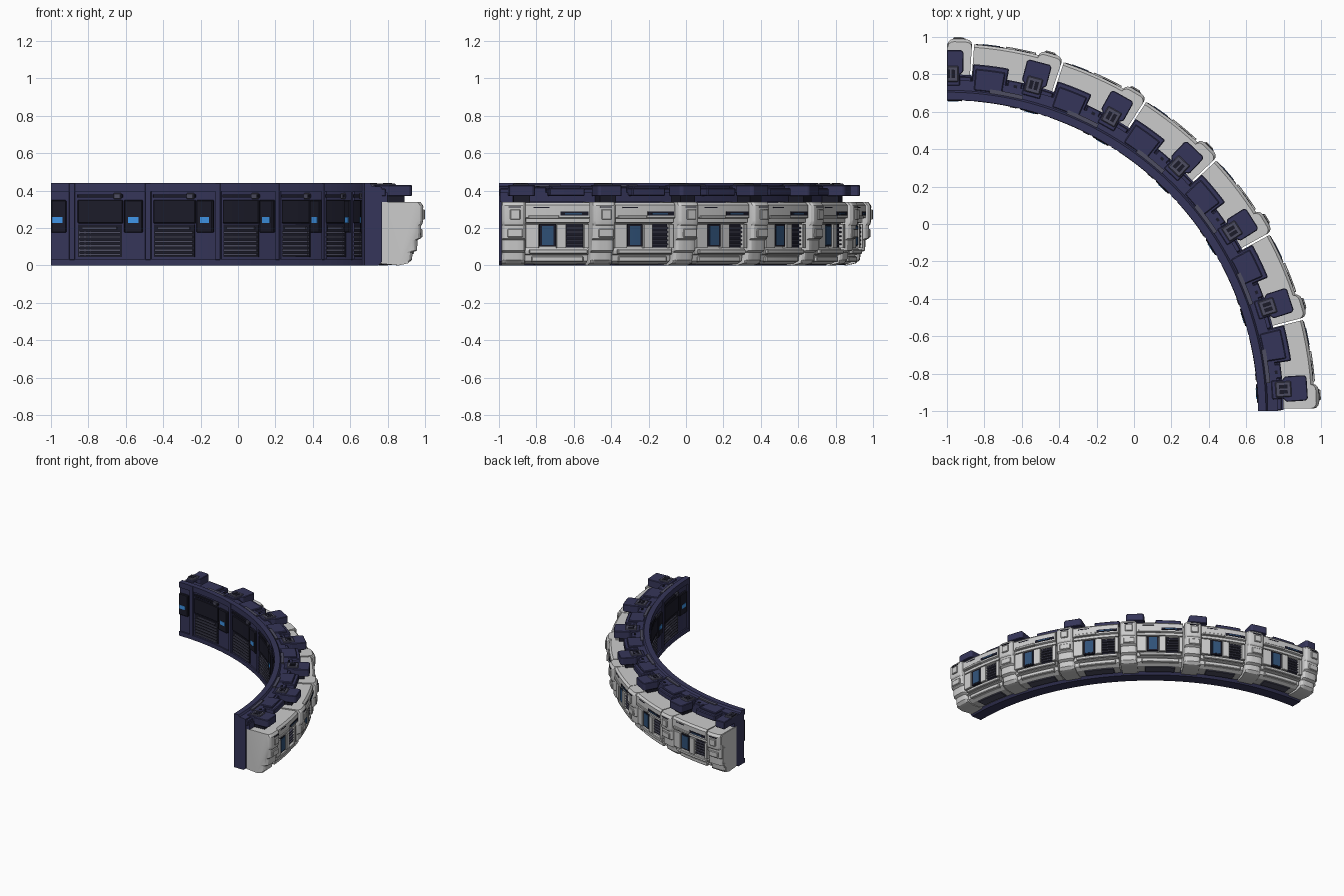
import bpy, bmesh, math
from mathutils import Vector

if "Cube" in bpy.data.objects:
    bpy.data.objects.remove(bpy.data.objects["Cube"])

PITCH, START, N = 14.28, 0.4, 7
parts = {}


def mat(name, rgb):
    m = bpy.data.materials.new(name)
    m.diffuse_color = (*rgb, 1)
    m.use_nodes = True
    m.node_tree.nodes["Principled BSDF"].inputs["Base Color"].default_value = m.diffuse_color
    return m


NAVY = mat("navy", (0.036, 0.036, 0.1))
DARK = mat("dark", (0.011, 0.011, 0.022))
SLATE = mat("slate", (0.075, 0.075, 0.12))
BLUE = mat("screen_blue", (0.05, 0.3, 0.8))
GLASS = mat("window_blue", (0.03, 0.085, 0.19))


def part(name, m, bevel):
    if name not in parts:
        parts[name] = (bmesh.new(), m, bevel)
    return parts[name][0]


def pos(r, deg, z, t=0):
    """Point at radius r, angle deg, with tangential offset t."""
    a = math.radians(deg)
    return Vector((-1 + r * math.cos(a) - t * math.sin(a),
                   -1 + r * math.sin(a) + t * math.cos(a), z))


def sweep(name, prof, a0, a1, m=None, bevel=0, rnd=0):
    """Sweep an (r, z) profile around the arc; rnd rounds the outer ends."""
    a1 = min(a1, 90)
    if a0 >= a1 - 0.05:
        return
    bm = part(name, m, bevel)
    n = max(1, math.ceil((a1 - a0) / 1.1))
    mid = sum(p[0] for p in prof) / len(prof)
    if rnd:
        e = math.degrees(rnd / 1.9)
        ends = [(0, rnd), (e * .13, rnd * .5), (e * .5, rnd * .13)]
        stations = [(a0 + d, c) for d, c in ends]
        stations += [(a0 + e + (a1 - a0 - 2 * e) * i / n, 0) for i in range(n + 1)]
        stations += [(a1 - d, c) for d, c in reversed(ends)]
    else:
        stations = [(a0 + (a1 - a0) * i / n, 0) for i in range(n + 1)]
    rings = [[bm.verts.new(pos(r - (c if r > mid else 0), a, z)) for r, z in prof]
             for a, c in stations]
    for p, q in zip(rings, rings[1:]):
        for i in range(len(prof)):
            j = (i + 1) % len(prof)
            bm.faces.new((p[i], p[j], q[j], q[i]))
    bm.faces.new(rings[0])
    bm.faces.new(rings[-1])


def box(name, r0, r1, z0, z1, a0, a1, m=None, bevel=0):
    sweep(name, [(r0, z0), (r1, z0), (r1, z1), (r0, z1)], a0, a1, m, bevel)


def plate(name, outline, z0, z1, ang, m=None, bevel=0):
    """Extrude a flat (r, tangent) outline upward."""
    bm = part(name, m, bevel)
    lo = [bm.verts.new(pos(r, ang, z0, t)) for r, t in outline]
    hi = [bm.verts.new(pos(r, ang, z1, t)) for r, t in outline]
    for i in range(len(lo)):
        j = (i + 1) % len(lo)
        bm.faces.new((lo[i], lo[j], hi[j], hi[i]))
    bm.faces.new(lo)
    bm.faces.new(hi)


def rect(r0, r1, w):
    return [(r0, -w), (r1, -w), (r1, w), (r0, w)]


# continuous navy wall, its lining rails and the top deck base
sweep("inner_wall", [(1.675, 0), (1.75, 0), (1.77, .02), (1.77, .42), (1.715, .425),
                     (1.705, .44), (1.675, .44)], 0, 90, NAVY)
box("lining_top_rail", 1.664, 1.69, .395, .44, 0, 90, NAVY)
box("lining_bottom_rail", 1.664, 1.69, 0, .035, 0, 90, NAVY)
box("deck_base", 1.74, 1.80, .34, .39, .2, 90, NAVY)

PILLAR = [(1.76, .01), (1.86, 0), (1.91, .012), (1.93, .03), (1.935, .07), (1.958, .08),
          (1.96, .135), (1.978, .145), (1.98, .213), (1.987, .222), (1.99, .24),
          (1.99, .32), (1.975, .34), (1.76, .34)]
SHELL = [(1.76, .02), (1.80, .008), (1.87, .008), (1.905, .025), (1.908, .055), (1.928, .06),
         (1.93, .08), (1.925, .09), (1.925, .225), (1.95, .23), (1.95, .25),
         (1.965, .255), (1.965, .322), (1.95, .337), (1.76, .337)]

for k in range(N):
    g = START + k * PITCH

    # outer pillar with latch and bumps
    sweep("outer_pillar", PILLAR, g, g + 3.8, rnd=.03)
    box("pillar_latch", 1.96, 1.987, .15, .195, g + .9, g + 3.3, None, .004)
    box("pillar_bump", 1.98, 2.0, .245, .30, g + 1.3, g + 2.9, None, .004)
    box("pillar_mark", 1.98, 1.993, .309, .316, g + 1.1, g + 3, DARK)

    # outer shell, lower step and middle panels around the openings
    sweep("outer_shell", SHELL, g + 3.75, g + 13.95)
    for a0, a1 in [(3.8, 5.9), (8.7, 10.2), (13.1, 13.9)]:
        box("shell_panel", 1.91, 1.953, .092, .222, g + a0, g + a1, None, .004)
    box("shell_lower_rail", 1.91, 1.948, .062, .086, g + 4.4, g + 13.7, None, .004)
    box("shell_foot", 1.86, 1.922, .018, .05, g + 4.8, g + 13.2, None, .005)
    box("shell_brow", 1.94, 1.974, .25, .268, g + 4.2, g + 9, None, .003)
    box("upper_slot", 1.95, 1.968, .268, .288, g + 9.2, g + 13.7, DARK)
    box("upper_slot_light", 1.95, 1.971, .273, .281, g + 9.9, g + 12.6, GLASS)
    box("shell_mark", 1.95, 1.967, .306, .312, g + 5, g + 7.5, DARK)
    # window with frame
    box("window_frame", 1.91, 1.945, .1, .222, g + 6.0, g + 8.6, DARK)
    box("window_glass", 1.92, 1.949, .11, .212, g + 6.4, g + 8.2, GLASS)
    # vent with slats
    box("vent_back", 1.90, 1.928, .095, .222, g + 10.2, g + 13.1, DARK)
    for i in range(5):
        z = .108 + i * .022
        box("vent_slat", 1.92, 1.943, z, z + .009, g + 10.3, g + 13.0, SLATE)
    # underside plates
    box("underside_plate", 1.79, 1.865, .001, .02, g + 5.5, g + 12.5, SLATE, .004)

    # deck blocks between the pads
    box("deck_block", 1.72, 1.86, .37, .415, g + 7.9, g + 13.9, NAVY, .006)
    box("deck_step", 1.72, 1.835, .41, .428, g + 8.4, g + 13.4, NAVY, .005)
    box("deck_small_block", 1.72, 1.80, .37, .42, g + 5.2, g + 7.7, NAVY, .005)
    box("deck_link", 1.72, 1.79, .37, .41, g - .3, g + 5.5, NAVY, .004)
    box("deck_inset", 1.713, 1.735, .42, .434, g + 4.6, g + 10.6, SLATE)
    box("deck_stud", 1.765, 1.78, .41, .425, g + 6, g + 6.6, DARK)

    # pad on top of each pillar, with a vented box
    c = g + 3.3
    plate("top_pad", [(1.74, -.05), (1.80, -.05), (1.815, -.068), (1.915, -.068),
                      (1.925, -.063), (1.93, -.053), (1.93, .053), (1.925, .063),
                      (1.915, .068), (1.815, .068), (1.80, .05), (1.74, .05)],
          .37, .43, c, NAVY, .004)
    if k < N - 1:
        plate("pad_support", rect(1.78, 1.89, .045), .33, .38, c, DARK)
    plate("pad_box", rect(1.76, 1.845, .042), .42, .437, c, SLATE, .005)
    for s in (-.014, .014):
        plate("pad_slot", [(r, t + s) for r, t in rect(1.78, 1.825, .010)], .43, .4395, c, DARK)

    # inner lining: seam rib, dark screen panel, slats and light
    box("seam_rib", 1.662, 1.68, .03, .44, max(g - .5, 0), g + .6, NAVY, .002)
    box("lining_panel", 1.664, 1.68, .225, .35, g + 4.9, g + 13.3, DARK, .004)
    box("lining_bar", 1.662, 1.68, .362, .38, g + 4.9, g + 13.3, DARK, .002)
    box("lining_bar_tip", 1.659, 1.68, .355, .387, g + 5.2, g + 6.6, SLATE, .004)
    box("screen_box", 1.658, 1.68, .175, .35, g + 1.1, g + 4.6, DARK, .005)
    box("screen", 1.655, 1.67, .228, .258, g + 1.8, g + 3.75, BLUE)
    box("lining_vent", 1.67, 1.68, .045, .218, g + 5.1, g + 13.2, DARK)
    for i in range(7):
        z = .052 + i * .0235
        box("lining_slat", 1.662, 1.678, z, z + .012, g + 5.4 + (i == 6) * .6,
            g + 13 - (i == 6) * .6, SLATE)

# turn every collected part into an object
for name, (bm, m, bevel) in parts.items():
    bmesh.ops.recalc_face_normals(bm, faces=bm.faces)
    cut = bmesh.ops.bisect_plane(bm, geom=bm.verts[:] + bm.edges[:] + bm.faces[:],
                                 plane_co=(-1.0001, 0, 0), plane_no=(-1, 0, 0), clear_outer=True)
    edges = [e for e in cut["geom_cut"] if isinstance(e, bmesh.types.BMEdge)]
    if edges:
        bmesh.ops.holes_fill(bm, edges=edges, sides=0)
        bmesh.ops.recalc_face_normals(bm, faces=bm.faces)
    if bevel:
        sharp = [e for e in bm.edges if e.is_manifold and e.calc_face_angle(0) > .6]
        bmesh.ops.bevel(bm, geom=sharp, offset=bevel, segments=1, affect='EDGES',
                        profile=.5, clamp_overlap=True)
    for f in bm.faces:
        f.smooth = True
    me = bpy.data.meshes.new(name)
    bm.to_mesh(me)
    bm.free()
    me.set_sharp_from_angle(angle=math.radians(25))
    if m:
        me.materials.append(m)
    bpy.context.collection.objects.link(bpy.data.objects.new(name, me))
